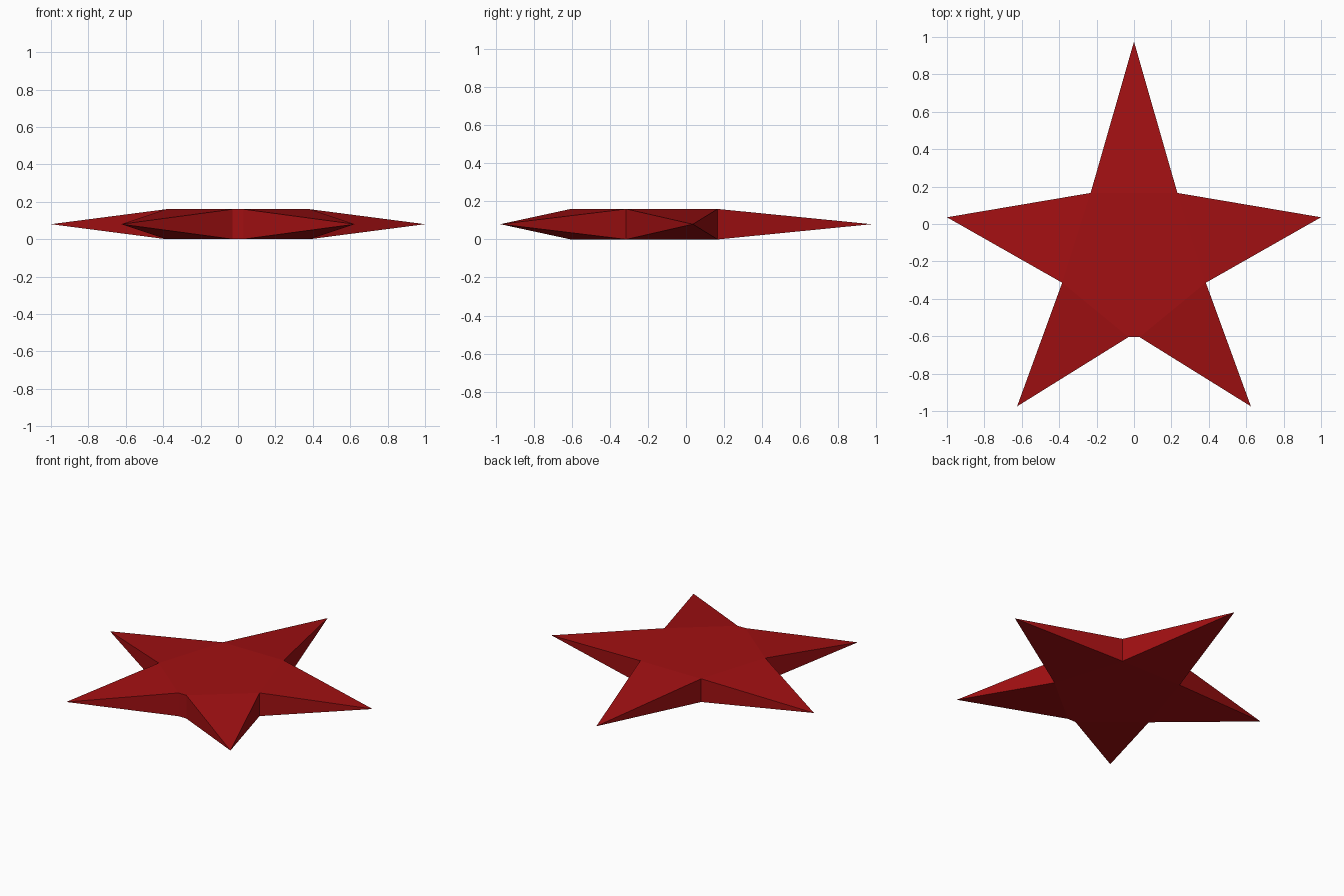
import bpy, bmesh

if "Cube" in bpy.data.objects:
    bpy.data.objects.remove(bpy.data.objects["Cube"])

MID, TOP = 0.08, 0.16

# Right half of the outline, clockwise from the top tip: (x, y, is_tip)
half = [(0.0, 0.975, True), (0.232, 0.166, False), (1.0, 0.036, True),
        (0.384, -0.314, False), (0.625, -0.975, True), (0.03, -0.605, False)]
outline = half + [(-x, y, t) for x, y, t in reversed(half[1:])]

# Each tip is one point at mid height; each notch is a vertical edge
bm = bmesh.new()
upper, lower = [], []
for x, y, tip in outline:
    if tip:
        v = bm.verts.new((x, y, MID))
        upper.append(v)
        lower.append(v)
    else:
        upper.append(bm.verts.new((x, y, TOP)))
        lower.append(bm.verts.new((x, y, 0.0)))

# Flat core, top and bottom
for ring in (upper, lower):
    bm.faces.new([v for v, p in zip(ring, outline) if not p[2]])

# Tapering arms and side walls
n = len(outline)
for i in range(n):
    j = (i + 1) % n
    if outline[i][2]:
        for ring in (upper, lower):
            bm.faces.new((ring[i - 1], ring[i], ring[j]))
    loop = [upper[i], upper[j], lower[j], lower[i]]
    bm.faces.new(list(dict.fromkeys(loop)))
bmesh.ops.recalc_face_normals(bm, faces=bm.faces)

mesh = bpy.data.meshes.new("star")
bm.to_mesh(mesh)
bm.free()

# Single red colour
red = bpy.data.materials.new("deep red")
red.diffuse_color = (0.36, 0.005, 0.006, 1.0)
red.use_nodes = True
red.node_tree.nodes["Principled BSDF"].inputs["Base Color"].default_value = red.diffuse_color
mesh.materials.append(red)

star = bpy.data.objects.new("star", mesh)
bpy.context.collection.objects.link(star)
